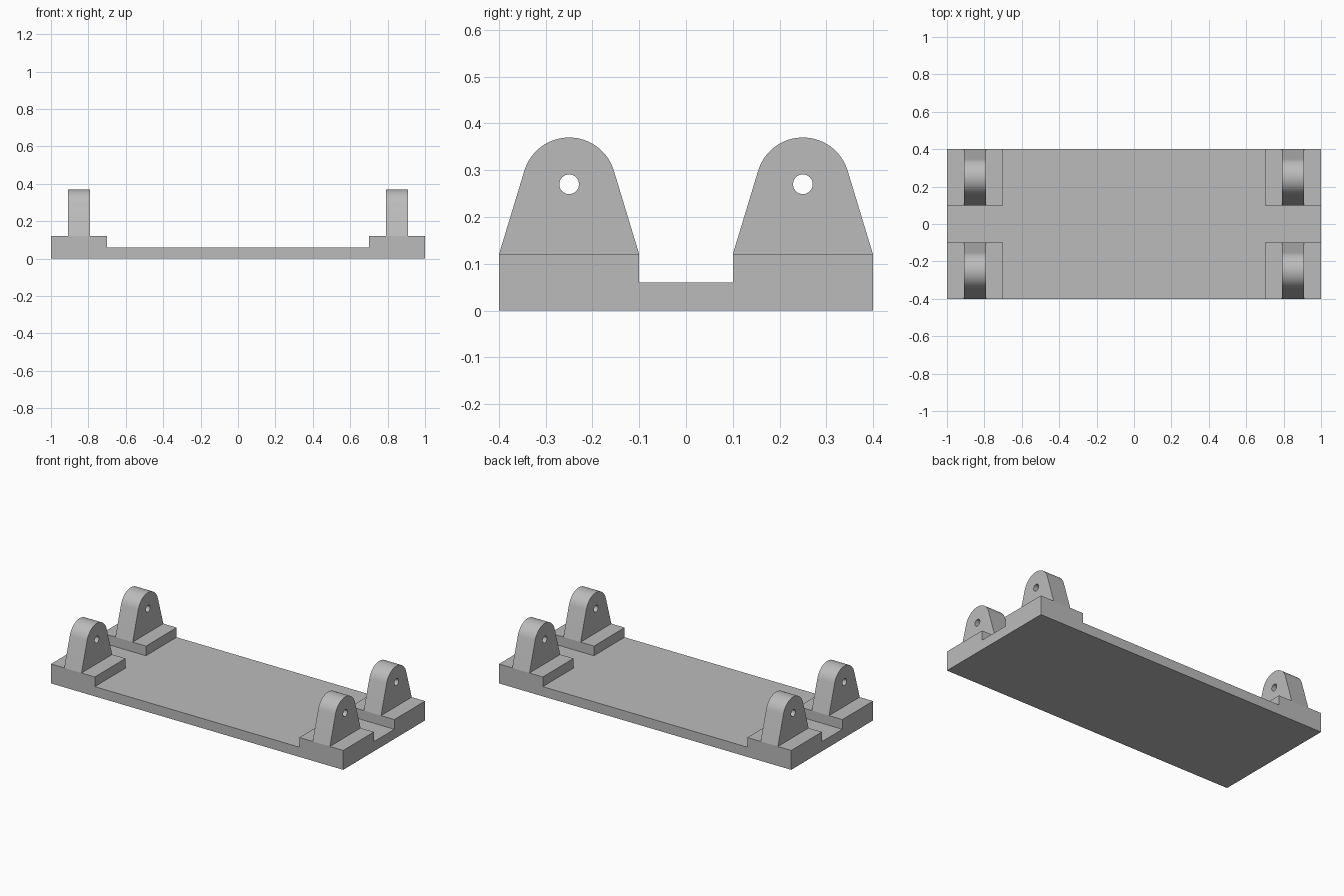
import bpy
import bmesh
from math import acos, atan2, cos, hypot, pi, sin

if "Cube" in bpy.data.objects:
    bpy.data.objects.remove(bpy.data.objects["Cube"], do_unlink=True)

grey = bpy.data.materials.new("plain grey")
grey.use_nodes = True
grey.diffuse_color = (0.5, 0.5, 0.5, 1)
grey.node_tree.nodes["Principled BSDF"].inputs["Base Color"].default_value = (0.5, 0.5, 0.5, 1)

PAD_TOP = 0.12
PLATE_TOP = 0.06


def finish(bm, name):
    bmesh.ops.recalc_face_normals(bm, faces=bm.faces)
    mesh = bpy.data.meshes.new(name)
    bm.to_mesh(mesh)
    bm.free()
    mesh.materials.append(grey)
    obj = bpy.data.objects.new(name, mesh)
    bpy.context.collection.objects.link(obj)
    return obj


def raise_faces(bm, faces, height):
    new = bmesh.ops.extrude_face_region(bm, geom=faces)["geom"]
    verts = [g for g in new if isinstance(g, bmesh.types.BMVert)]
    bmesh.ops.translate(bm, verts=verts, vec=(0, 0, height))
    return [g for g in new if isinstance(g, bmesh.types.BMFace)]


# Base plate with a raised pad at each corner, one solid body
bm = bmesh.new()
xs, ys = (-1, -0.7, 0.7, 1), (-0.4, -0.1, 0.1, 0.4)
grid = [[bm.verts.new((x, y, 0)) for y in ys] for x in xs]
for i in range(3):
    for j in range(3):
        bm.faces.new((grid[i][j], grid[i + 1][j], grid[i + 1][j + 1], grid[i][j + 1]))
top = raise_faces(bm, bm.faces[:], PLATE_TOP)
for face in top:
    c = face.calc_center_median()
    if abs(c.x) > 0.7 and abs(c.y) > 0.1:
        raised = raise_faces(bm, [face], PAD_TOP - PLATE_TOP)
        if face.is_valid:
            bmesh.ops.delete(bm, geom=[face], context="FACES_ONLY")
finish(bm, "base_plate")


# Tapered lug: straight flanks tangent to a round top, with a pin hole
def make_lug(name, cx, cy):
    half, radius, cz, hole, thick = 0.15, 0.1, 0.27, 0.021, 0.118
    drop = cz - PAD_TOP
    start = acos(radius / hypot(half, drop)) - atan2(drop, half)
    steps = 40
    angles = [start + (pi - 2 * start) * i / steps for i in range(steps + 1)]
    outline = [(half, -drop)]
    outline += [(radius * cos(a), radius * sin(a)) for a in angles]
    outline.append((-half, -drop))
    ring = [(hole * cos(2 * pi * i / 32), hole * sin(2 * pi * i / 32)) for i in range(32)]

    bm = bmesh.new()
    edges = []
    for loop in (outline, ring):
        vs = [bm.verts.new((cx - thick / 2, cy + y, cz + z)) for y, z in loop]
        edges += [bm.edges.new((v, vs[i - 1])) for i, v in enumerate(vs)]
    bmesh.ops.triangle_fill(bm, edges=edges, use_beauty=True, normal=(1, 0, 0))
    new = bmesh.ops.extrude_face_region(bm, geom=bm.faces[:])["geom"]
    side = [g for g in new if isinstance(g, bmesh.types.BMVert)]
    bmesh.ops.translate(bm, verts=side, vec=(thick, 0, 0))
    obj = finish(bm, name)
    bpy.ops.object.select_all(action="DESELECT")
    obj.select_set(True)
    bpy.context.view_layer.objects.active = obj
    bpy.ops.object.shade_smooth_by_angle(angle=pi / 6)


for sx, side in ((1, "left"), (-1, "right")):
    for sy, end in ((-1, "front"), (1, "back")):
        make_lug(f"{end}_{side}_lug", sx * 0.85, sy * 0.25)
